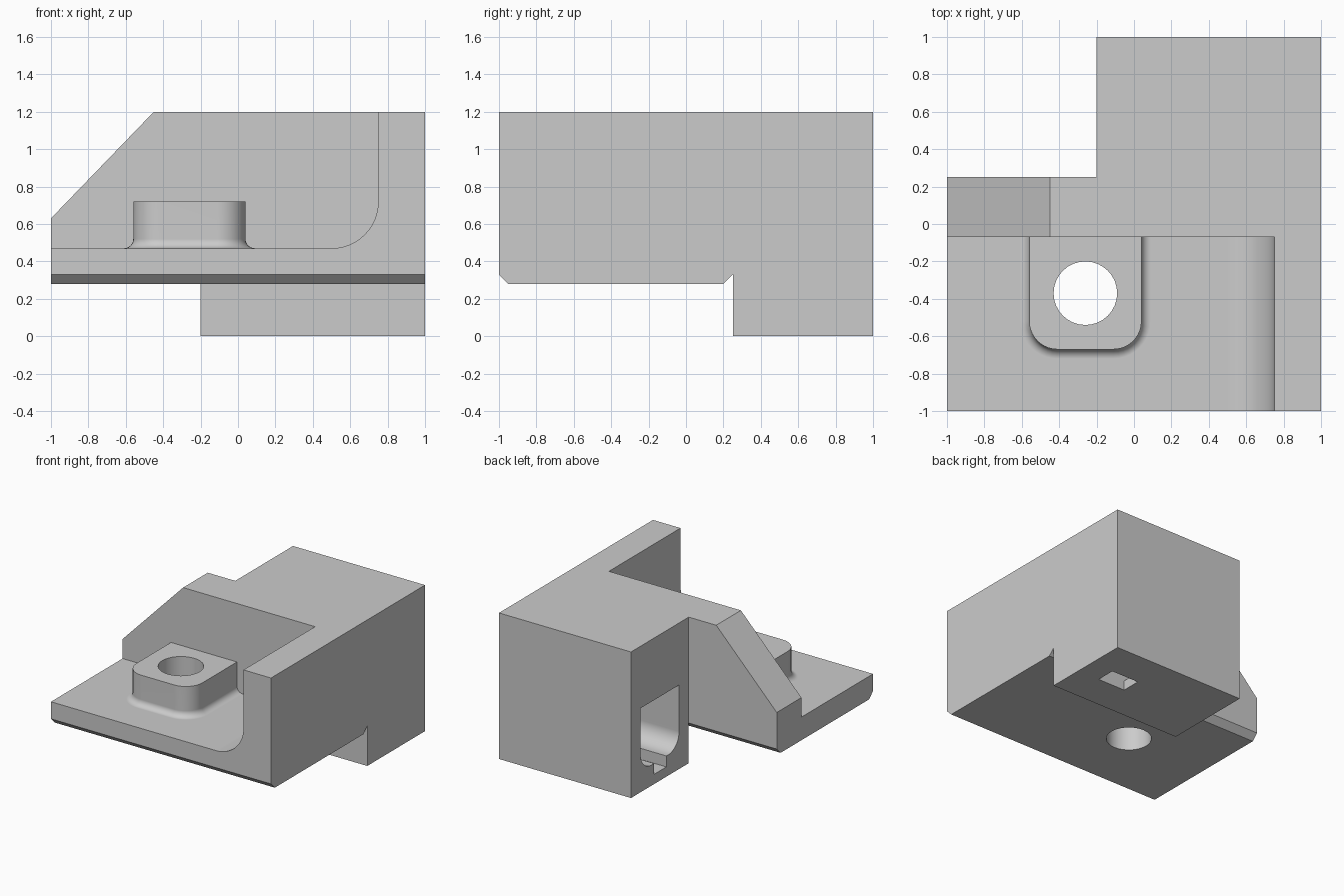
import bpy
import bmesh
from math import cos, sin, pi, radians

cube = bpy.data.objects.get("Cube")
if cube:
    bpy.data.objects.remove(cube, do_unlink=True)

grey = bpy.data.materials.new("plain grey")
grey.use_nodes = True
grey.diffuse_color = (0.6, 0.6, 0.6, 1)
grey.node_tree.nodes["Principled BSDF"].inputs["Base Color"].default_value = (0.6, 0.6, 0.6, 1)


def arc(cx, cy, r, start, end, steps=10):
    """Points along an arc, angles in degrees."""
    angles = [radians(start + (end - start) * i / steps) for i in range(steps + 1)]
    return [(cx + r * cos(a), cy + r * sin(a)) for a in angles]


def loft(name, rings):
    """Closed solid through rings of equal point count."""
    bm = bmesh.new()
    loops = [[bm.verts.new(p) for p in ring] for ring in rings]
    for low, high in zip(loops, loops[1:]):
        for i in range(len(low)):
            j = (i + 1) % len(low)
            bm.faces.new((low[i], low[j], high[j], high[i]))
    bm.faces.new(loops[0][::-1])
    bm.faces.new(loops[-1])
    bmesh.ops.recalc_face_normals(bm, faces=bm.faces)
    mesh = bpy.data.meshes.new(name)
    bm.to_mesh(mesh)
    bm.free()
    mesh.materials.append(grey)
    obj = bpy.data.objects.new(name, mesh)
    bpy.context.collection.objects.link(obj)
    return obj


def prism(name, profile, axis, start, end):
    """Extrude a 2D profile along one axis."""
    def place(p, d):
        point = list(p)
        point.insert("xyz".index(axis), d)
        return point
    return loft(name, [[place(p, d) for p in profile] for d in (start, end)])


def rect(a0, b0, a1, b1):
    return [(a0, b0), (a1, b0), (a1, b1), (a0, b1)]


def combine(target, tool, operation):
    """Apply a boolean and remove the tool."""
    bpy.context.view_layer.objects.active = target
    mod = target.modifiers.new(operation.lower(), "BOOLEAN")
    mod.operation = operation
    mod.solver = "EXACT"
    mod.object = tool
    bpy.ops.object.modifier_apply(modifier=mod.name)
    bpy.data.objects.remove(tool, do_unlink=True)


# Body: side profile with the stepped, chamfered underside
side = [(-1, 1.2), (-1, 0.33), (-0.95, 0.28), (0.2, 0.28),
        (0.25, 0.33), (0.25, 0), (1, 0), (1, 1.2)]
body = prism("bracket_body", side, "x", -1, 1)

# Rear corner notch beside the tall block
combine(body, prism("corner_cut", rect(-1.2, 0.25, -0.2, 1.2), "z", -0.2, 1.4), "DIFFERENCE")

# Open front bay with a rounded inner corner
bay = [(-1.2, 1.4), (-1.2, 0.47)] + arc(0.5, 0.72, 0.25, -90, 0, 16) + [(0.75, 1.4)]
combine(body, prism("bay_cut", bay, "y", -1.2, -0.07), "DIFFERENCE")

# Sloped end of the upright wall
slope = [(-1.2, 0.423), (-0.257, 1.4), (-1.2, 1.4)]
combine(body, prism("slope_cut", slope, "y", -1.2, 0.6), "DIFFERENCE")

# Mounting boss with rounded corners and a flared foot
def boss_ring(o, z):
    outline = ([(-0.56 - o, 0.05)]
               + arc(-0.41, -0.52, 0.15 + o, 180, 270)
               + arc(-0.11, -0.52, 0.15 + o, 270, 360)
               + [(0.04 + o, 0.05)])
    return [(x, y, z) for x, y in outline]


flare = [(0.05 - 0.05 * sin(t), 0.52 - 0.05 * cos(t)) for t in (pi / 2 * i / 6 for i in range(7))]
boss = loft("boss", [boss_ring(o, z) for o, z in [(0.05, 0.42)] + flare + [(0, 0.72)]])
combine(body, boss, "UNION")

# Bore through the boss and plate
bore = [(-0.26 + x, -0.37 + y) for x, y in arc(0, 0, 0.17, 0, 360, 32)[:-1]]
combine(body, prism("bore", bore, "z", 0.1, 0.9), "DIFFERENCE")

# Side pocket with rounded floor corners, its groove and the bottom outlet
pocket = ([(0.375, 0.69)] + arc(0.515, 0.31, 0.14, 180, 270)
          + arc(0.735, 0.31, 0.14, 270, 360) + [(0.875, 0.69)])
combine(body, prism("pocket", pocket, "x", -0.4, 0.8), "DIFFERENCE")
combine(body, prism("groove", rect(0.54, 0.08, 0.7, 0.3), "x", -0.4, 0.8), "DIFFERENCE")
combine(body, prism("outlet", rect(0.55, 0.54, 0.8, 0.7), "z", -0.2, 0.2), "DIFFERENCE")

# Smooth curves, crisp edges
bpy.ops.object.select_all(action="DESELECT")
body.select_set(True)
bpy.context.view_layer.objects.active = body
bpy.ops.object.shade_smooth_by_angle(angle=radians(30))
weighted = body.modifiers.new("even_shading", "WEIGHTED_NORMAL")
weighted.keep_sharp = True
